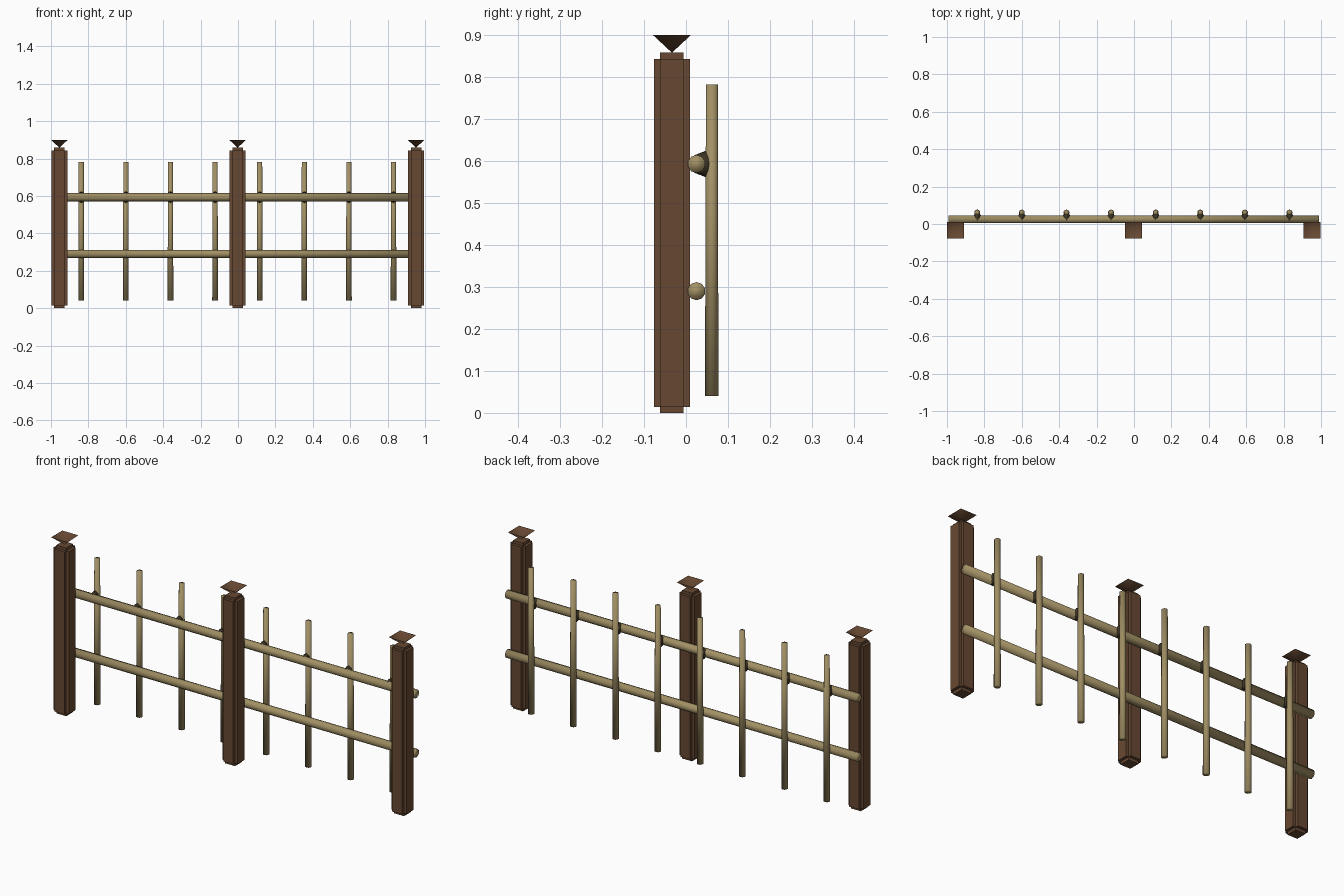
import bpy, bmesh, math
from mathutils import Matrix, Vector

cube = bpy.data.objects.get("Cube")
if cube:
    bpy.data.objects.remove(cube, do_unlink=True)


def material(name, rgb):
    m = bpy.data.materials.new(name)
    m.use_nodes = True
    m.diffuse_color = (*rgb, 1)
    bsdf = m.node_tree.nodes["Principled BSDF"]
    bsdf.inputs["Base Color"].default_value = (*rgb, 1)
    bsdf.inputs["Roughness"].default_value = 0.8
    return m


post_wood = material("dark brown wood", (0.135, 0.066, 0.032))
pole_wood = material("pale bamboo", (0.36, 0.28, 0.13))
cord = material("dark cord", (0.045, 0.034, 0.018))


def finish(bm, name, mat, smooth=False):
    mesh = bpy.data.meshes.new(name)
    for f in bm.faces:
        f.smooth = smooth
    bm.to_mesh(mesh)
    bm.free()
    mesh.materials.append(mat)
    obj = bpy.data.objects.new(name, mesh)
    bpy.context.collection.objects.link(obj)
    return obj


def cone(bm, start, end, r1, r2, sides, caps=True):
    """Tapered cylinder between two points."""
    start, end = Vector(start), Vector(end)
    axis = end - start
    turn = axis.to_track_quat('Z', 'Y').to_matrix().to_4x4()
    bmesh.ops.create_cone(bm, cap_ends=caps, segments=sides, radius1=r1, radius2=r2,
                          depth=axis.length,
                          matrix=Matrix.Translation((start + end) / 2) @ turn)


POST_Y, POST_W, POST_H = -0.0335, 0.085, 0.858
RAIL_Y, TOP_RAIL, LOW_RAIL = 0.025, 0.593, 0.29


def post(x, name):
    # Square post with stepped edges
    bm = bmesh.new()
    bmesh.ops.create_cube(bm, size=1)
    bmesh.ops.scale(bm, vec=(POST_W, POST_W, POST_H), verts=bm.verts)
    bmesh.ops.translate(bm, vec=(x, POST_Y, POST_H / 2), verts=bm.verts)
    bmesh.ops.bevel(bm, geom=bm.edges[:], offset=0.0145, offset_type='OFFSET',
                    segments=2, profile=0.0, affect='EDGES')
    finish(bm, name + "_post", post_wood)

    # Hollow upturned pyramid on top
    bm = bmesh.new()
    half = 0.045
    tip = bm.verts.new((x, POST_Y, POST_H))
    rim = [bm.verts.new((x + half * a, POST_Y + half * b, 0.9))
           for a, b in ((-1, -1), (1, -1), (1, 1), (-1, 1))]
    for i in range(4):
        bm.faces.new((tip, rim[(i + 1) % 4], rim[i]))
    bmesh.ops.recalc_face_normals(bm, faces=bm.faces)
    if sum(f.normal.z for f in bm.faces) > 0:
        bmesh.ops.reverse_faces(bm, faces=bm.faces)
    finish(bm, name + "_post_cap", post_wood, smooth=True)


for x, name in ((-0.955, "right"), (-0.002, "middle"), (0.952, "left")):
    post(x, name)

# Horizontal rails
for z, name in ((LOW_RAIL, "lower_rail"), (TOP_RAIL, "upper_rail")):
    bm = bmesh.new()
    cone(bm, (-0.993, RAIL_Y, z), (0.99, RAIL_Y, z), 0.0215, 0.0215, 10)
    finish(bm, name, pole_wood, smooth=True)

# Upright pickets, each tied to the upper rail
for i in range(8):
    x = -0.838 + 0.2385 * i
    bm = bmesh.new()
    cone(bm, (x, 0.0612, 0.04), (x, 0.0618, 0.782), 0.016, 0.0143, 10)
    finish(bm, f"picket_{i + 1}", pole_wood, smooth=True)

    bm = bmesh.new()
    cone(bm, (0, 0.02, 0), (0, 0.046, 0), 0.021, 0.031, 8, caps=False)
    cone(bm, (0, 0.046, 0), (0, 0.058, 0), 0.031, 0.018, 8, caps=False)
    bmesh.ops.remove_doubles(bm, verts=bm.verts, dist=0.0005)
    bmesh.ops.scale(bm, vec=(0.62, 1, 1), verts=bm.verts)
    bmesh.ops.translate(bm, vec=(x, 0, TOP_RAIL), verts=bm.verts)
    finish(bm, f"picket_tie_{i + 1}", cord, smooth=True)
